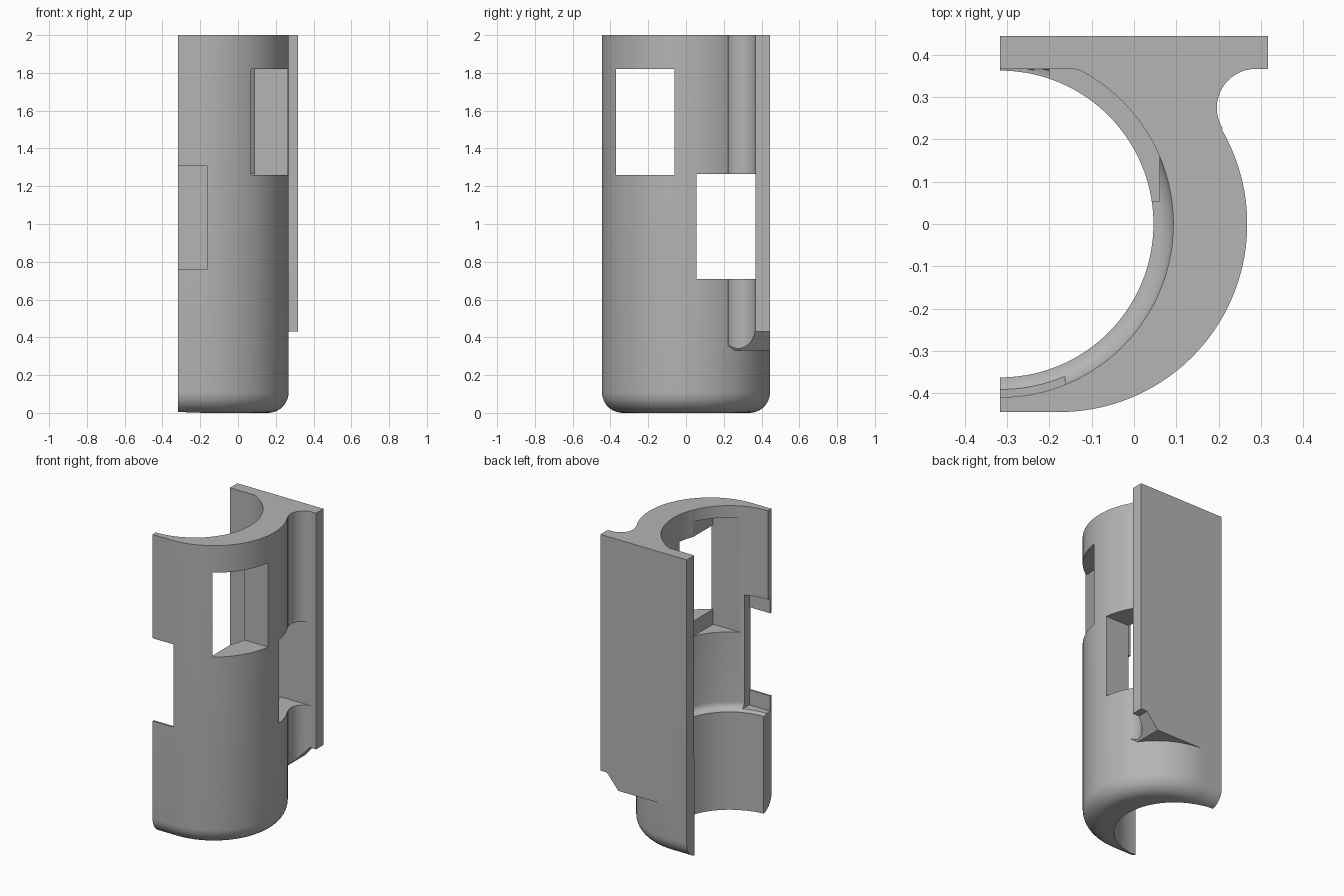
import bpy, bmesh
from math import sin, cos, pi, sqrt, radians

cube = bpy.data.objects.get("Cube")
if cube:
    bpy.data.objects.remove(cube, do_unlink=True)

gray = bpy.data.materials.new("plain gray")
gray.use_nodes = True
COLOR = (0.46, 0.46, 0.46, 1)
gray.diffuse_color = COLOR
gray.node_tree.nodes["Principled BSDF"].inputs["Base Color"].default_value = COLOR

CUT = -0.317      # open side and bore axis
AXIS = -0.177     # centre of the outer round
R_OUT = 0.445
PLATE = 0.367     # inner face of the back plate
R_SMALL, R_LARGE = 0.363, 0.41
LEDGE = 0.65


def arc(cx, cy, r, start, end, n):
    angles = [radians(start + (end - start) * i / n) for i in range(n + 1)]
    return [(cx + r * cos(a), cy + r * sin(a)) for a in angles]


def loft(name, rings):
    """Closed solid through rings of equal point count."""
    bm = bmesh.new()
    loops = [[bm.verts.new(p) for p in ring] for ring in rings]
    n = len(loops[0])
    for a, b in zip(loops, loops[1:]):
        for i in range(n):
            j = (i + 1) % n
            bm.faces.new((a[i], a[j], b[j], b[i]))
    bm.faces.new(loops[0])
    bm.faces.new(loops[-1])
    bmesh.ops.recalc_face_normals(bm, faces=bm.faces)
    mesh = bpy.data.meshes.new(name)
    bm.to_mesh(mesh)
    bm.free()
    mesh.materials.append(gray)
    obj = bpy.data.objects.new(name, mesh)
    bpy.context.collection.objects.link(obj)
    return obj


def box(name, x, y, z):
    ring = [(x[0], y[0]), (x[1], y[0]), (x[1], y[1]), (x[0], y[1])]
    return loft(name, [[(px, py, h) for px, py in ring] for h in z])


def combine(target, tool, operation):
    mod = target.modifiers.new(operation, "BOOLEAN")
    mod.operation, mod.solver, mod.object = operation, "EXACT", tool
    bpy.context.view_layer.objects.active = target
    bpy.ops.object.modifier_apply(modifier=mod.name)
    bpy.data.objects.remove(tool, do_unlink=True)


# Outer body: half-round wall with a rounded bottom edge
def body_ring(inset, z):
    r = R_OUT - inset
    pts = [(CUT, -r)] + arc(AXIS, 0, r, -90, 90, 72) + [(CUT, r)]
    return [(x, y, z) for x, y in pts]


FILLET = 0.11
steps = [i / 10 * pi / 2 for i in range(11)]
rings = [body_ring(FILLET * (1 - sin(t)), FILLET * (1 - cos(t))) for t in steps]
holder = loft("half_round_holder", rings + [body_ring(0, 2)])

# Back plate blended into the body by a hollow groove
outline = [(AXIS, R_OUT), (0.317, R_OUT), (0.317, PLATE)]
outline += arc(0.288, 0.275, 0.092, 90, 212, 24)
outline += [(0.18, 0.18), (AXIS, 0.3)]
plate = loft("back_plate", [[(x, y, z) for x, y in outline] for z in (0.33, 2)])

# Sloped lower corner of the plate
slope = [(0.178, 0.32), (0.27, 0.43), (0.5, 0.43), (0.5, 0.2), (0.178, 0.2)]
combine(plate, loft("corner_cutter", [[(x, y, z) for x, z in slope] for y in (0.1, 0.6)]),
        "DIFFERENCE")
combine(holder, plate, "UNION")


# Stepped bore with a coved ledge, kept clear of the back plate
def bore_ring(r, z):
    return [(x, min(y, PLATE), z) for x, y in arc(CUT, 0, r, 0, 360, 144)[:-1]]


cove = R_LARGE - R_SMALL
bore = [bore_ring(R_SMALL, -0.1), bore_ring(R_SMALL, LEDGE)]
for i in range(1, 9):
    t = i / 8 * pi / 2
    bore.append(bore_ring(R_SMALL + cove * sin(t), LEDGE + cove * (1 - cos(t))))
bore.append(bore_ring(R_LARGE, 2.1))
combine(holder, loft("bore_cutter", bore), "DIFFERENCE")

# Windows, each with a taller pocket on the inside: x, y, z, pocket x, pocket y
windows = [
    ((-0.2, 0.5), (-0.37, -0.06), (1.26, 1.82), (-0.2, 0.06), (-0.37, -0.06)),
    ((-0.2, 0.5), (0.055, PLATE), (0.71, 1.265), (-0.2, 0.06), (0.055, PLATE)),
    ((-0.5, -0.163), (-0.6, -0.2), (0.76, 1.31), (-0.5, -0.163), (-0.432, -0.2)),
]
for x, y, z, pocket_x, pocket_y in windows:
    combine(holder, box("window_cutter", x, y, z), "DIFFERENCE")
    tall = (z[0] - 0.1, z[1] + 0.1)
    combine(holder, box("pocket_cutter", pocket_x, pocket_y, tall), "DIFFERENCE")

# Smooth rounds, sharp edges
bpy.ops.object.select_all(action="DESELECT")
holder.select_set(True)
bpy.context.view_layer.objects.active = holder
bpy.ops.object.shade_smooth_by_angle(angle=radians(25))
